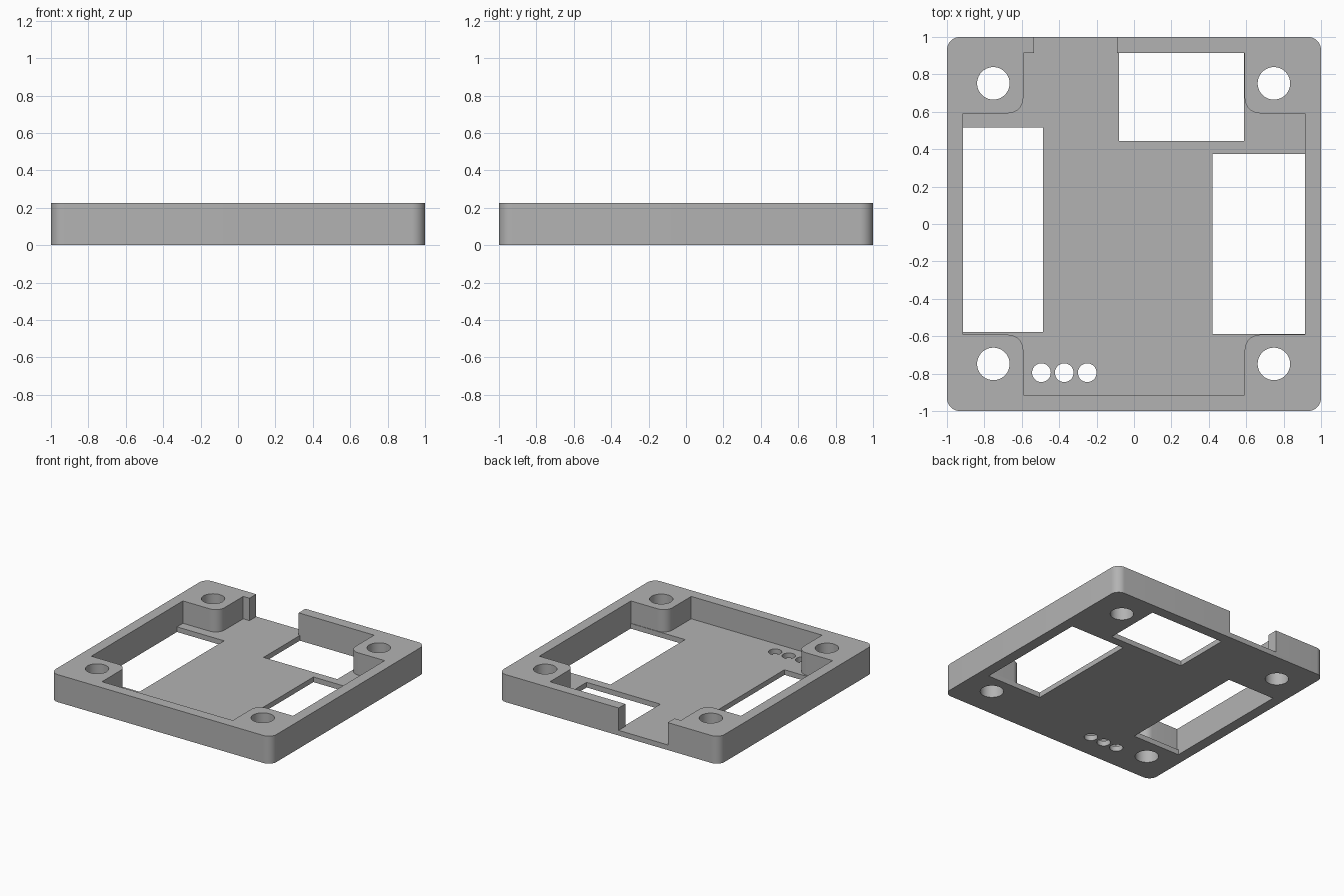
import bpy, bmesh
from math import cos, sin, pi

HEIGHT, FLOOR = 0.225, 0.042
INNER, POST, FILLET = 0.913, 0.592, 0.08   # pocket wall, post side, post rounding

if "Cube" in bpy.data.objects:
    bpy.data.objects.remove(bpy.data.objects["Cube"])

grey = bpy.data.materials.new("plain grey")
grey.use_nodes = True
colour = (0.45, 0.45, 0.45, 1)
grey.diffuse_color = colour
grey.node_tree.nodes["Principled BSDF"].inputs["Base Color"].default_value = colour


def arc(cx, cy, r, start, end, steps):
    return [(cx + r * cos(start + (end - start) * i / steps),
             cy + r * sin(start + (end - start) * i / steps)) for i in range(steps + 1)]


def turn(points, quarter):
    for _ in range(quarter):
        points = [(-y, x) for x, y in points]
    return points


def circle(x, y, r, steps=40):
    return arc(x, y, r, 0, 2 * pi, steps)[:-1]


def rectangle(x0, x1, y0, y1):
    return [(x0, y0), (x1, y0), (x1, y1), (x0, y1)]


def prism(name, outline, z0, z1):
    bm = bmesh.new()
    face = bm.faces.new([bm.verts.new((x, y, z0)) for x, y in outline])
    grown = bmesh.ops.extrude_face_region(bm, geom=[face])["geom"]
    bmesh.ops.translate(bm, vec=(0, 0, z1 - z0),
                        verts=[v for v in grown if isinstance(v, bmesh.types.BMVert)])
    bmesh.ops.recalc_face_normals(bm, faces=bm.faces)
    mesh = bpy.data.meshes.new(name)
    bm.to_mesh(mesh)
    bm.free()
    obj = bpy.data.objects.new(name, mesh)
    bpy.context.collection.objects.link(obj)
    mesh.materials.append(grey)
    return obj


# Rounded square block
block = []
for q in range(4):
    block += turn(arc(0.93, 0.93, 0.07, 0, pi / 2, 10), q)
tray = prism("tray", block, 0, HEIGHT)

# Pocket around four rounded corner posts, open through a slot in the back wall
pocket = []
for q in range(4):
    centre = POST + FILLET
    corner = [(INNER, POST)] + arc(centre, centre, FILLET, -pi / 2, -pi, 10) + [(POST, INNER)]
    pocket += turn(corner, q)
    if q == 0:
        pocket += [(-0.09, INNER), (-0.09, 1.1), (-0.535, 1.1), (-0.535, INNER)]
cutters = [prism("pocket_cutter", pocket, FLOOR, 0.4)]

# Floor windows
windows = {"back": (-0.08, 0.588, 0.445, INNER),
           "right": (-INNER, -0.487, -0.577, 0.515),
           "left": (0.42, INNER, -0.588, 0.375)}
for side, size in windows.items():
    cutters.append(prism(side + "_window_cutter", rectangle(*size), -0.1, 0.1))

# Screw holes in the posts and three small holes in the floor
for x in (-0.752, 0.748):
    for y in (-0.748, 0.752):
        cutters.append(prism("screw_hole_cutter", circle(x, y, 0.087), -0.1, 0.4))
for x in (-0.495, -0.373, -0.25):
    cutters.append(prism("small_hole_cutter", circle(x, -0.795, 0.05), -0.1, 0.4))

bpy.context.view_layer.objects.active = tray
for cutter in cutters:
    cut = tray.modifiers.new("cut", 'BOOLEAN')
    cut.operation = 'DIFFERENCE'
    cut.solver = 'EXACT'
    cut.object = cutter
    bpy.ops.object.modifier_apply(modifier=cut.name)
    bpy.data.objects.remove(cutter)

bpy.ops.object.select_all(action='DESELECT')
tray.select_set(True)
bpy.ops.object.shade_smooth_by_angle(angle=pi / 6)
